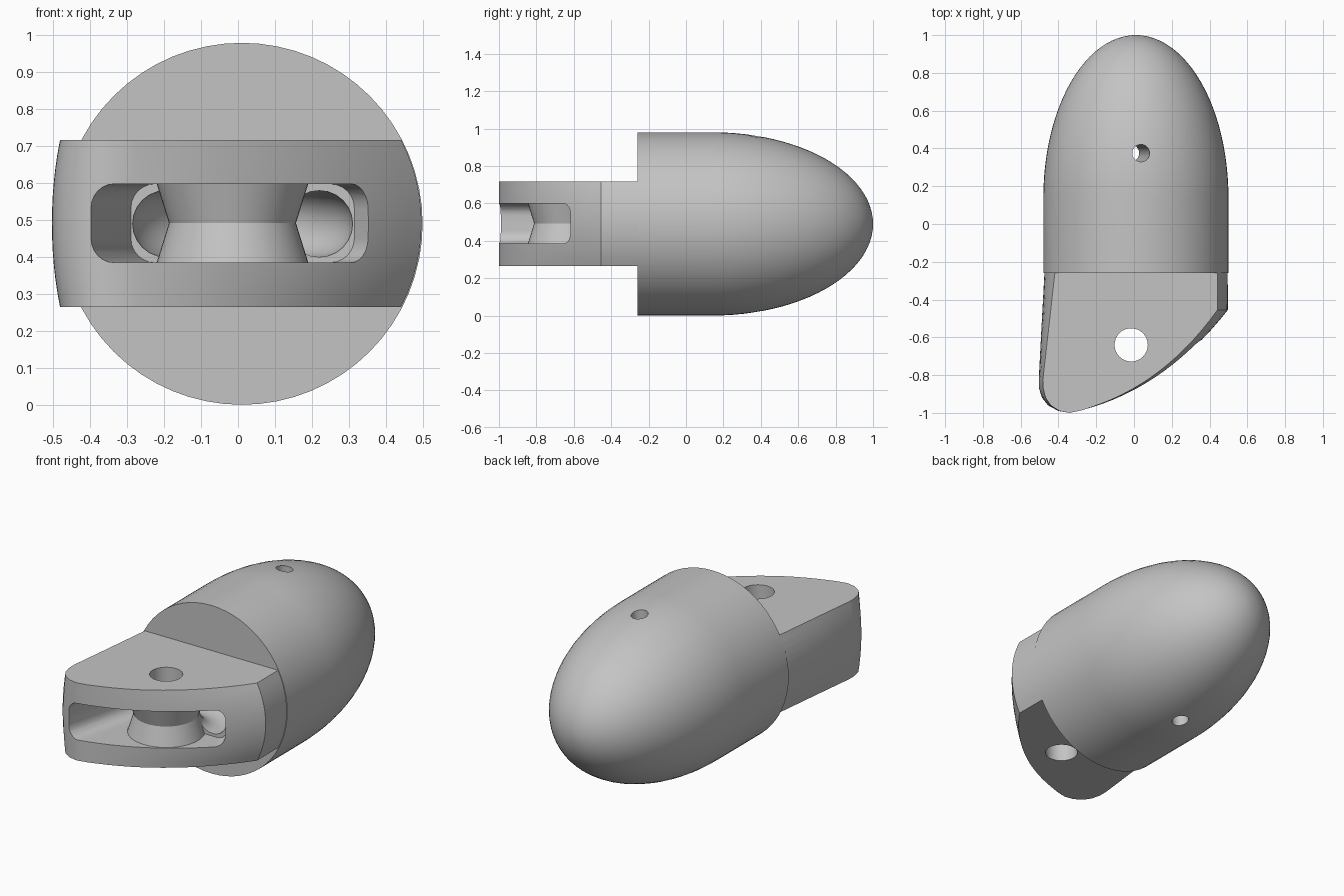
import bpy
import bmesh
from math import sin, cos, pi, sqrt
from mathutils import Vector, Matrix

default = bpy.data.objects.get("Cube")
if default:
    bpy.data.objects.remove(default, do_unlink=True)

CX, CZ, R = 0.01, 0.49, 0.49

grey = bpy.data.materials.new("plain grey")
grey.use_nodes = True
grey.diffuse_color = (0.55, 0.55, 0.55, 1)
grey.node_tree.nodes["Principled BSDF"].inputs["Base Color"].default_value = (0.55, 0.55, 0.55, 1)


def loft(name, rings):
    """Closed solid skinned over rings of equal point count."""
    bm = bmesh.new()
    rows = [[bm.verts.new(p) for p in ring] for ring in rings]
    n = len(rows[0])
    for a, b in zip(rows, rows[1:]):
        for i in range(n):
            j = (i + 1) % n
            bm.faces.new((a[i], a[j], b[j], b[i]))
    bm.faces.new(rows[0][::-1])
    bm.faces.new(rows[-1])
    bmesh.ops.recalc_face_normals(bm, faces=bm.faces[:])
    mesh = bpy.data.meshes.new(name)
    bm.to_mesh(mesh)
    bm.free()
    mesh.materials.append(grey)
    obj = bpy.data.objects.new(name, mesh)
    bpy.context.collection.objects.link(obj)
    return obj


def revolve(name, profile, start, direction, sides):
    """Turn (radius, height) pairs around an axis."""
    turn = Vector(direction).to_track_quat("Z", "Y").to_matrix().to_4x4()
    place = Matrix.Translation(start) @ turn
    return loft(name, [[place @ Vector((r * cos(2 * pi * i / sides), r * sin(2 * pi * i / sides), h))
                        for i in range(sides)] for r, h in profile])


def combine(target, other, operation):
    other.hide_render = True
    mod = target.modifiers.new(operation.lower(), "BOOLEAN")
    mod.operation = operation
    mod.solver = "EXACT"
    mod.object = other
    bpy.context.view_layer.objects.active = target
    bpy.ops.object.modifier_apply(modifier=mod.name)
    bpy.data.objects.remove(other, do_unlink=True)


# Round barrel with an elliptical nose pointing back
profile = [(R, -0.26), (R, 0.14)]
for k in range(1, 24):
    a = k / 24 * pi / 2
    profile.append((R * cos(a), 0.14 + 0.86 * sin(a)))
profile.append((0.012, 1.0))
body = revolve("toggle_body", profile, (CX, 0, CZ), (0, 1, 0), 64)

# Flat tongue: plan outline as (x, y, bulge weight), sides bulged like the barrel
outline = [(-0.40, -0.1, 1), (-0.474, -0.257, 1), (-0.49, -0.55, 0.7), (-0.504, -0.82, 0.4),
           (-0.503, -0.87, 0.4), (-0.487, -0.92, 0.35), (-0.455, -0.96, 0.25), (-0.4, -0.99, 0.1)]
p0, p1, p2 = Vector((-0.34, -1.0)), Vector((0.15, -0.9)), Vector((0.497, -0.455))
for k in range(17):
    t = k / 16
    p = p0 * (1 - t) ** 2 + p1 * 2 * t * (1 - t) + p2 * t * t
    outline.append((p.x, p.y, t))
outline += [(0.496, -0.257, 1), (0.42, -0.1, 1)]
rings = []
for k in range(13):
    dz = -0.226 + 0.452 * k / 12
    drop = R - sqrt(R * R - dz * dz)
    rings.append([(x + drop * w * (1 if i < 10 else -1), y, CZ + 0.001 + dz)
                  for i, (x, y, w) in enumerate(outline)])
combine(body, loft("tongue", rings), "UNION")


# Cord slot with rounded ends, narrowing inwards
def slot_ring(y, x0, x1, z0=0.385, z1=0.598, r=0.065):
    ring = []
    corners = [(x1 - r, z1 - r), (x0 + r, z1 - r), (x0 + r, z0 + r), (x1 - r, z0 + r)]
    for q, (cx, cz) in enumerate(corners):
        for s in range(7):
            a = (q + s / 6) * pi / 2
            ring.append((cx + r * cos(a), y, cz + r * sin(a)))
    return ring


combine(body, loft("slot_cutter", [slot_ring(-1.1, -0.425, 0.62), slot_ring(-0.55, -0.29, 0.315)]),
        "DIFFERENCE")

# Round tunnel looping behind the boss
bpy.ops.mesh.primitive_torus_add(major_radius=0.21, minor_radius=0.09, major_segments=48,
                                 minor_segments=24, location=(0.0125, -0.58, CZ))
tunnel = bpy.context.object
tunnel.name = "tunnel_cutter"
tunnel.data.materials.append(grey)
combine(body, tunnel, "DIFFERENCE")

# Waisted boss and its vertical pin hole
boss = revolve("boss", [(0.21, 0), (0.172, 0.122), (0.21, 0.244)], (-0.015, -0.64, 0.37), (0, 0, 1), 48)
combine(body, boss, "UNION")
pin = revolve("pin_hole_cutter", [(0.088, 0), (0.088, 1)], (-0.015, -0.64, 0), (0, 0, 1), 32)
combine(body, pin, "DIFFERENCE")

# Slightly leaning drain hole through the nose
drain = revolve("drain_hole_cutter", [(0.046, -0.2), (0.046, 1.2)], (-0.017, 0.375, 0.05),
                (0.052, 0, 0.88), 24)
combine(body, drain, "DIFFERENCE")

bpy.ops.object.select_all(action="DESELECT")
body.select_set(True)
bpy.context.view_layer.objects.active = body
bpy.ops.object.shade_smooth_by_angle(angle=pi / 6)
